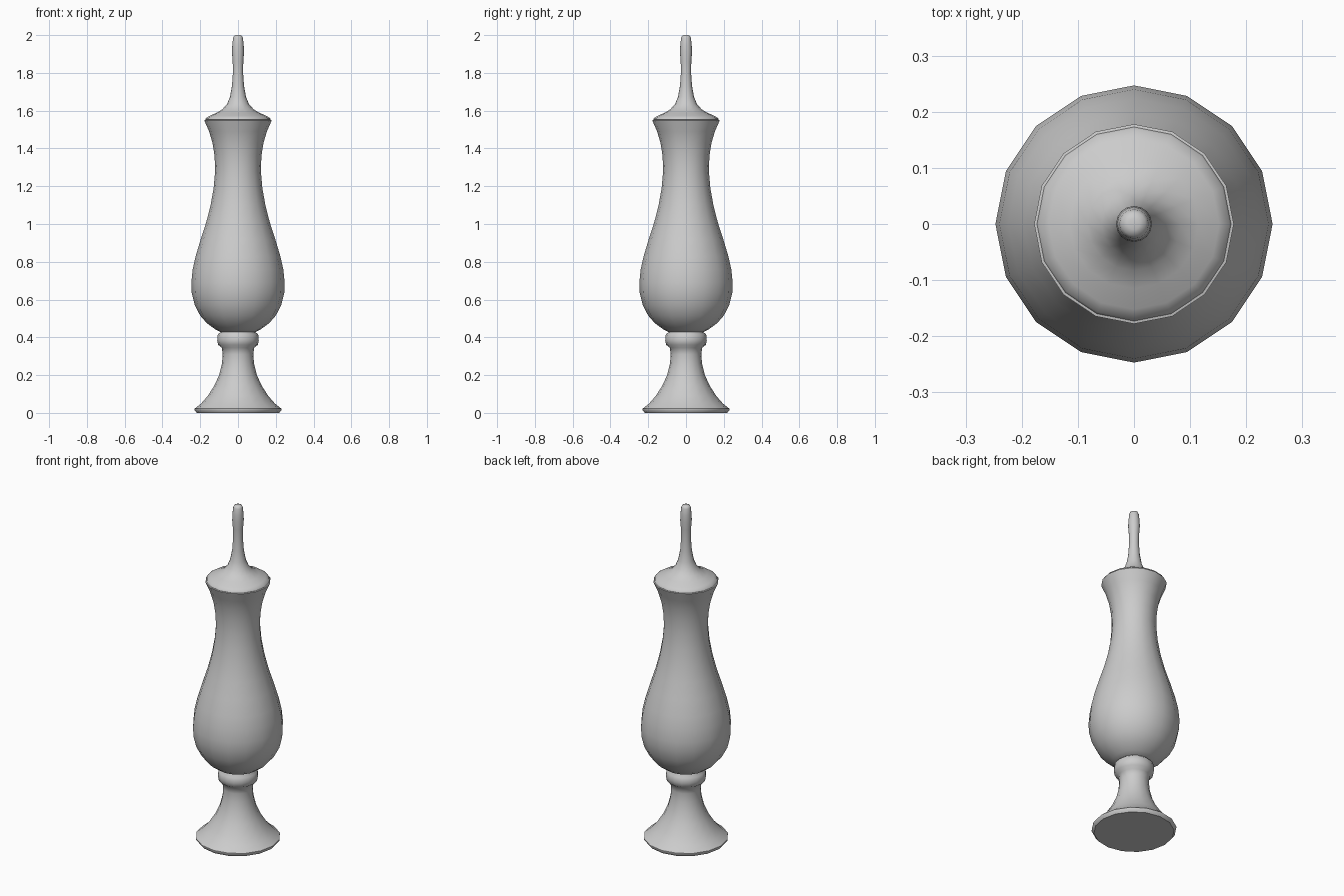
import bpy, bmesh, math

SIDES = 16


def lathe(name, profile):
    """Revolve a (radius, height) profile around z, with capped ends."""
    bm = bmesh.new()
    rings = []
    for r, z in profile:
        rings.append([bm.verts.new((r * math.cos(2 * math.pi * i / SIDES),
                                    r * math.sin(2 * math.pi * i / SIDES), z))
                      for i in range(SIDES)])
    for a, b in zip(rings, rings[1:]):
        for i in range(SIDES):
            j = (i + 1) % SIDES
            bm.faces.new((a[i], a[j], b[j], b[i]))
    bm.faces.new(rings[0][::-1])
    bm.faces.new(rings[-1])
    bmesh.ops.recalc_face_normals(bm, faces=bm.faces)
    mesh = bpy.data.meshes.new(name)
    bm.to_mesh(mesh)
    bm.free()
    ob = bpy.data.objects.new(name, mesh)
    bpy.context.collection.objects.link(ob)
    bpy.ops.object.select_all(action='DESELECT')
    ob.select_set(True)
    bpy.context.view_layer.objects.active = ob
    bpy.ops.object.shade_smooth_by_angle(angle=math.radians(50))
    return ob


# Flared foot with the collar above it
lathe("foot", [
    (0.218, 0.0), (0.23, 0.015), (0.23, 0.022), (0.195, 0.05), (0.16, 0.09),
    (0.125, 0.145), (0.1, 0.2), (0.085, 0.26), (0.081, 0.31), (0.086, 0.345),
    (0.105, 0.36), (0.11, 0.385), (0.107, 0.415), (0.09, 0.43), (0.09, 0.44)])

# Pear-shaped body with a flared mouth
lathe("vase_body", [
    (0.085, 0.425), (0.12, 0.442), (0.165, 0.475), (0.2, 0.515), (0.229, 0.57),
    (0.245, 0.635), (0.247, 0.69), (0.24, 0.76), (0.224, 0.83), (0.197, 0.92),
    (0.168, 1.01), (0.145, 1.1), (0.129, 1.19), (0.121, 1.28), (0.124, 1.36),
    (0.135, 1.43), (0.153, 1.49), (0.175, 1.54), (0.178, 1.549), (0.17, 1.551)])

# Lid sweeping up into a slender finial
lathe("lid", [
    (0.165, 1.545), (0.173, 1.552), (0.17, 1.56), (0.152, 1.572),
    (0.115, 1.588), (0.083, 1.607), (0.058, 1.635), (0.042, 1.675),
    (0.032, 1.73), (0.027, 1.8), (0.028, 1.86), (0.032, 1.91),
    (0.03, 1.95), (0.026, 1.985), (0.021, 1.996), (0.01, 2.0)])
